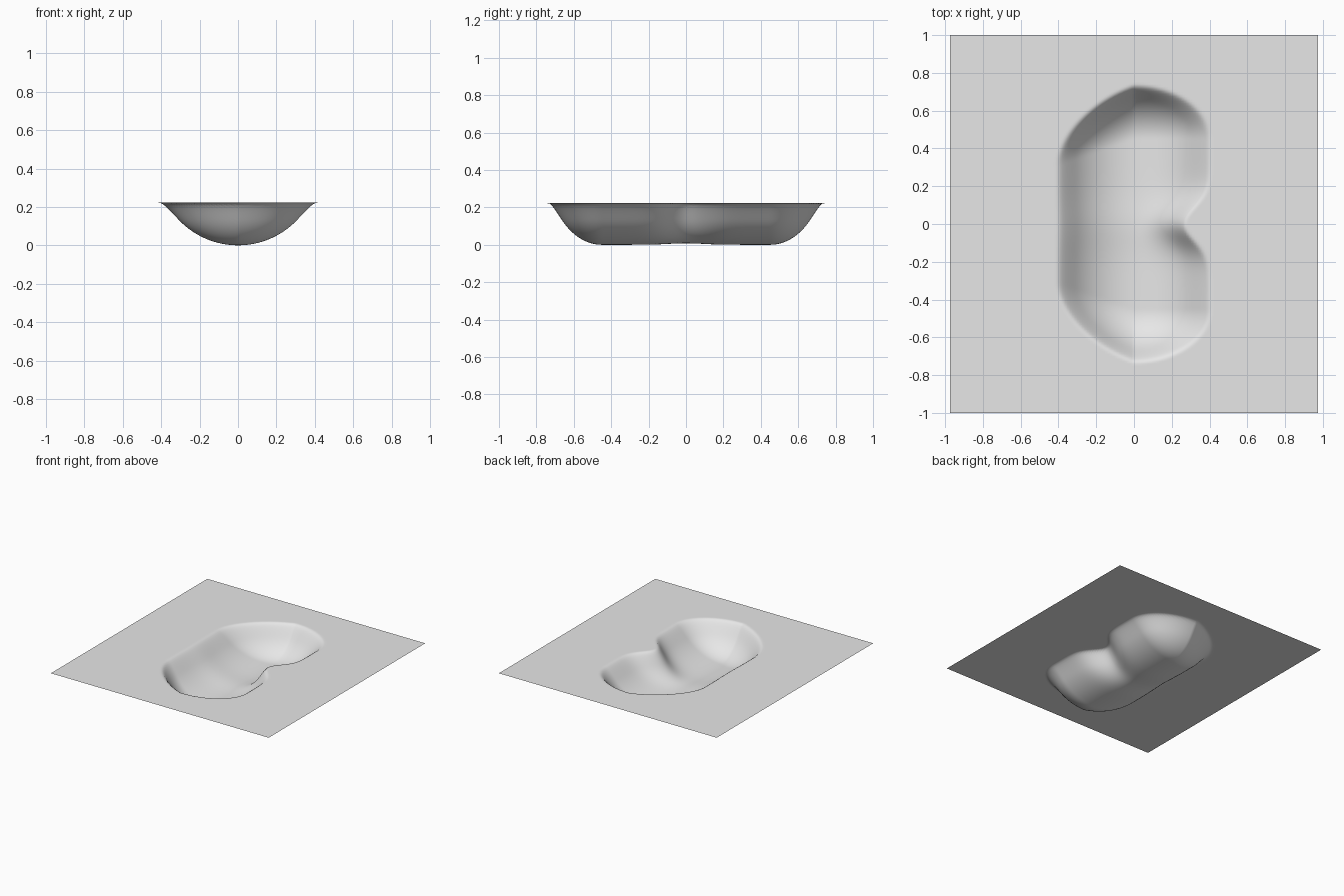
import bpy
import bmesh
from math import exp, sqrt

cube = bpy.data.objects.get("Cube")
if cube:
    bpy.data.objects.remove(cube, do_unlink=True)

RIM = 0.222        # height of the flat sheet
RADIUS = 0.425     # radius of the trough cross-section
END = 0.295        # length of the rounded ends
FILLET = 0.09      # softness of the rim
STEEP = 0.93       # beyond this the wall continues straight


def arc(q):
    """Circular bowl profile, continued as a straight slope past STEEP."""
    t = min(q, STEEP)
    root = sqrt(1 - t * t)
    return RADIUS * (1 - root + (q - t) * t / root)


def smooth_min(a, b, k):
    h = max(k - abs(a - b), 0) / k
    return min(a, b) - h * h * k / 4


def basin_height(x, y):
    # kidney notch narrows the left half of the trough
    notch = exp(-(y / 0.13) ** 2)
    half = RADIUS * (1 - 0.33 * notch) if x > 0 else RADIUS
    # ends start earlier on the straight side, giving rounder corners there
    start = 0.45 + 0.35 * min(x, 0)
    along = max(abs(y) - start, 0) / END
    bowl = arc(sqrt((x / half) ** 2 + along ** 2)) + 0.008 * notch
    return smooth_min(bowl, RIM, FILLET)


# Sheet with the pressed basin
bm = bmesh.new()
bmesh.ops.create_grid(bm, x_segments=150, y_segments=154, size=1)
for v in bm.verts:
    v.co.x *= 0.975
    v.co.z = basin_height(v.co.x, v.co.y)
for f in bm.faces:
    f.smooth = True

mesh = bpy.data.meshes.new("basin_sheet")
bm.to_mesh(mesh)
bm.free()
sheet = bpy.data.objects.new("basin_sheet", mesh)
bpy.context.collection.objects.link(sheet)

# Single plain grey
grey = bpy.data.materials.new("light_grey")
grey.use_nodes = True
colour = (0.8, 0.8, 0.8, 1)
grey.diffuse_color = colour
grey.node_tree.nodes["Principled BSDF"].inputs["Base Color"].default_value = colour
mesh.materials.append(grey)
